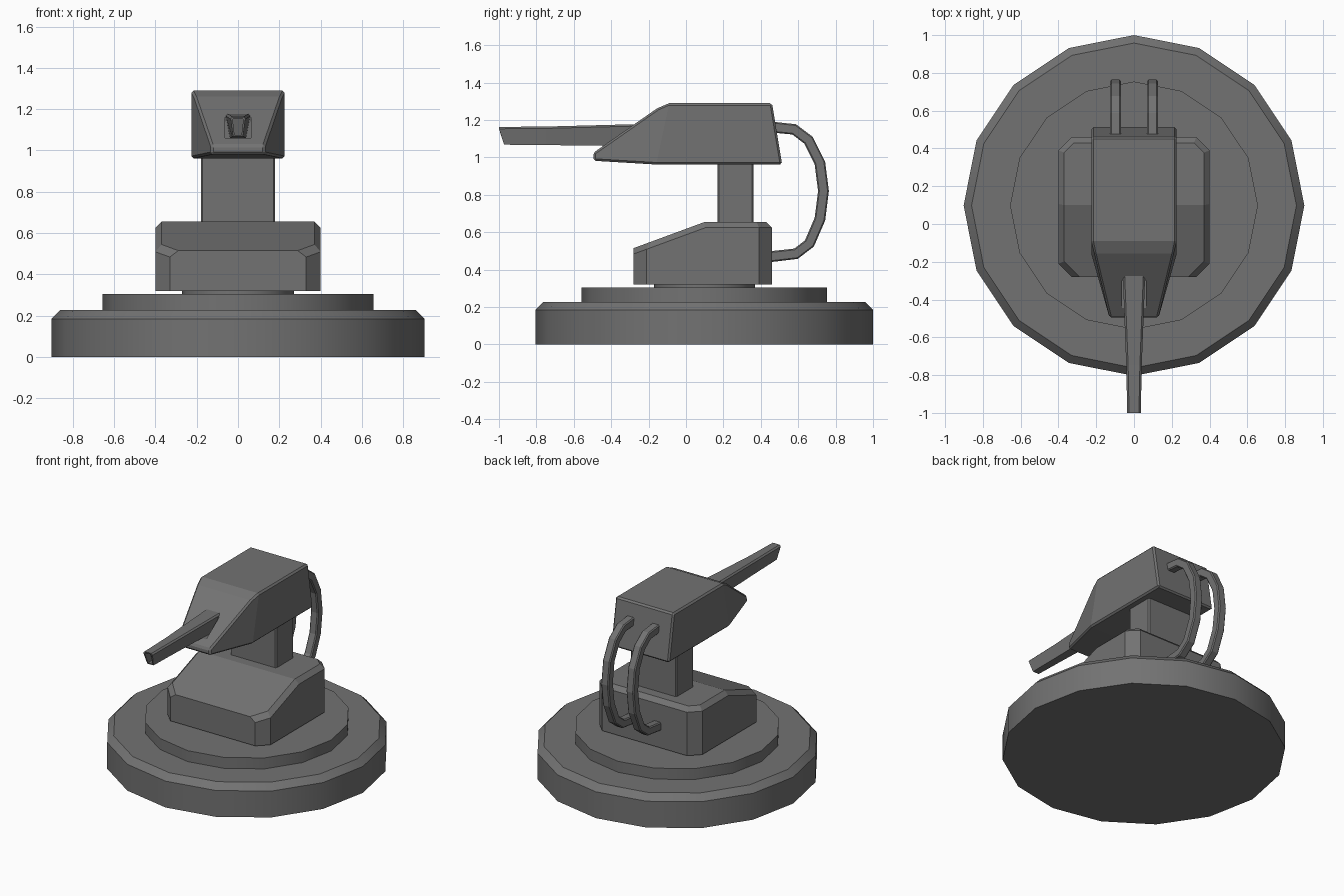
import bpy, bmesh, math
from mathutils import Vector

if "Cube" in bpy.data.objects:
    bpy.data.objects.remove(bpy.data.objects["Cube"])

dark = bpy.data.materials.new("dark_grey")
dark.diffuse_color = (0.17, 0.17, 0.17, 1)
dark.use_nodes = True
dark.node_tree.nodes["Principled BSDF"].inputs["Base Color"].default_value = dark.diffuse_color


def finish(name, bm):
    bmesh.ops.recalc_face_normals(bm, faces=bm.faces)
    me = bpy.data.meshes.new(name)
    bm.to_mesh(me)
    bm.free()
    me.materials.append(dark)
    ob = bpy.data.objects.new(name, me)
    bpy.context.collection.objects.link(ob)
    return ob


def activate(ob):
    bpy.ops.object.select_all(action='DESELECT')
    ob.select_set(True)
    bpy.context.view_layer.objects.active = ob


def loft(bm, rings):
    """Skin equal-length vertex rings and cap both ends."""
    vs = [[bm.verts.new(p) for p in r] for r in rings]
    n = len(vs[0])
    for a, b in zip(vs, vs[1:]):
        for i in range(n):
            j = (i + 1) % n
            bm.faces.new((a[i], a[j], b[j], b[i]))
    bm.faces.new(vs[0])
    return vs, bm.faces.new(vs[-1])


def bevel(ob, width):
    m = ob.modifiers.new("bevel", 'BEVEL')
    m.width = width
    m.segments = 1
    m.limit_method = 'ANGLE'
    m.angle_limit = math.radians(35)


def disc(name, sections, sides=16):
    bm = bmesh.new()
    loft(bm, [[(r * math.sin(2 * math.pi * i / sides),
                0.098 + r * math.cos(2 * math.pi * i / sides), z)
               for i in range(sides)] for r, z in sections])
    ob = finish(name, bm)
    activate(ob)
    bpy.ops.object.shade_smooth_by_angle(angle=math.radians(30))


def box(name, x0, x1, y0, y1, z0, z1):
    bm = bmesh.new()
    loft(bm, [[(x0, y0, z), (x1, y0, z), (x1, y1, z), (x0, y1, z)] for z in (z0, z1)])
    return finish(name, bm)


# Stepped round base
disc("base_plate", [(0.902, 0), (0.902, 0.185), (0.86, 0.228)])
disc("base_step", [(0.656, 0.22), (0.656, 0.305)])
disc("pivot_ring", [(0.27, 0.3), (0.27, 0.325)])

# Sloped lower housing with chamfered corners and top rim
profile = [(-0.28, 0.32), (-0.28, 0.515), (0.1, 0.655), (0.46, 0.655), (0.46, 0.32)]
bm = bmesh.new()
loft(bm, [[(x, y, z) for y, z in profile] for x in (-0.4, 0.4)])
upright = [e for e in bm.edges
           if abs((e.verts[0].co - e.verts[1].co).normalized().z) > 0.99]
bmesh.ops.bevel(bm, geom=upright, offset=0.07, segments=1, affect='EDGES')
bmesh.ops.recalc_face_normals(bm, faces=bm.faces)
rim = [e for e in bm.edges
       if max(f.normal.z for f in e.link_faces) > 0.5
       and abs(min(f.normal.z for f in e.link_faces)) < 0.1
       and min(f.normal.y for f in e.link_faces) > -0.95]
bmesh.ops.bevel(bm, geom=rim, offset=0.03, segments=1, affect='EDGES')
finish("lower_housing", bm)

# Neck column
bevel(box("neck", -0.179, 0.179, 0.168, 0.362, 0.62, 1.0), 0.008)

# Head: wedge profile whose nose narrows
head = [(-0.495, 0.982, 0.13), (-0.495, 1.025, 0.13), (-0.155, 1.262, 0.212),
        (-0.09, 1.29, 0.226), (0.46, 1.29, 0.226), (0.514, 0.962, 0.226),
        (-0.16, 0.962, 0.226)]
bm = bmesh.new()
vs, _ = loft(bm, [[(s * w, y, z) for y, z, w in head] for s in (-1, 1)])
for ring in vs:
    bmesh.ops.connect_verts(bm, verts=[ring[3], ring[6]])
head_ob = finish("head", bm)
bevel(head_ob, 0.011)

# Recess around the barrel root
cutter = box("recess_cutter", -0.064, 0.064, -0.7, -0.3, 1.06, 1.19)
cutter.hide_render = True
m = head_ob.modifiers.new("recess", 'BOOLEAN')
m.operation = 'DIFFERENCE'
m.solver = 'EXACT'
m.object = cutter
activate(head_ob)
for mod in list(head_ob.modifiers):
    bpy.ops.object.modifier_apply(modifier=mod.name)
bpy.data.objects.remove(cutter)

# Tapered barrel, wider on top, with a hollow slanted muzzle
bm = bmesh.new()
rings = []
for yt, yb, top, bot, wt, wb in [(-0.25, -0.25, 1.178, 1.06, 0.06, 0.04),
                                 (-0.75, -0.75, 1.165, 1.066, 0.041, 0.028),
                                 (-1.0, -0.972, 1.163, 1.068, 0.036, 0.024)]:
    c = 0.01
    rings.append([(-wb, yb, bot), (wb, yb, bot), (wt, yt, top - c), (wt - c, yt, top),
                  (c - wt, yt, top), (-wt, yt, top - c)])
_, tip = loft(bm, rings)
bmesh.ops.recalc_face_normals(bm, faces=bm.faces)
bmesh.ops.inset_region(bm, faces=[tip], thickness=0.011)
hole = bmesh.ops.extrude_discrete_faces(bm, faces=[tip])['faces'][0]
bmesh.ops.translate(bm, verts=hole.verts, vec=(0, 0.05, 0))
finish("barrel", bm)

# Pair of curved hoses behind
path = [Vector(p) for p in [(0.46, 1.162), (0.578, 1.15), (0.655, 1.092), (0.716, 0.97),
                            (0.735, 0.82), (0.716, 0.67), (0.66, 0.54), (0.588, 0.485),
                            (0.44, 0.468)]]
for side, label in ((-1, "left"), (1, "right")):
    bm = bmesh.new()
    rings = []
    for i, p in enumerate(path):
        t = (path[min(i + 1, len(path) - 1)] - path[max(i - 1, 0)]).normalized()
        n = Vector((-t.y, t.x))
        ring = []
        for a, b in [(29, 22), (22, 29), (-22, 29), (-29, 22),
                     (-29, -22), (-22, -29), (22, -29), (29, -22)]:
            q = p + n * b * 0.001
            ring.append((side * 0.098 + a * 0.001, q.x, q.y))
        rings.append(ring)
    loft(bm, rings)
    finish(label + "_hose", bm)
